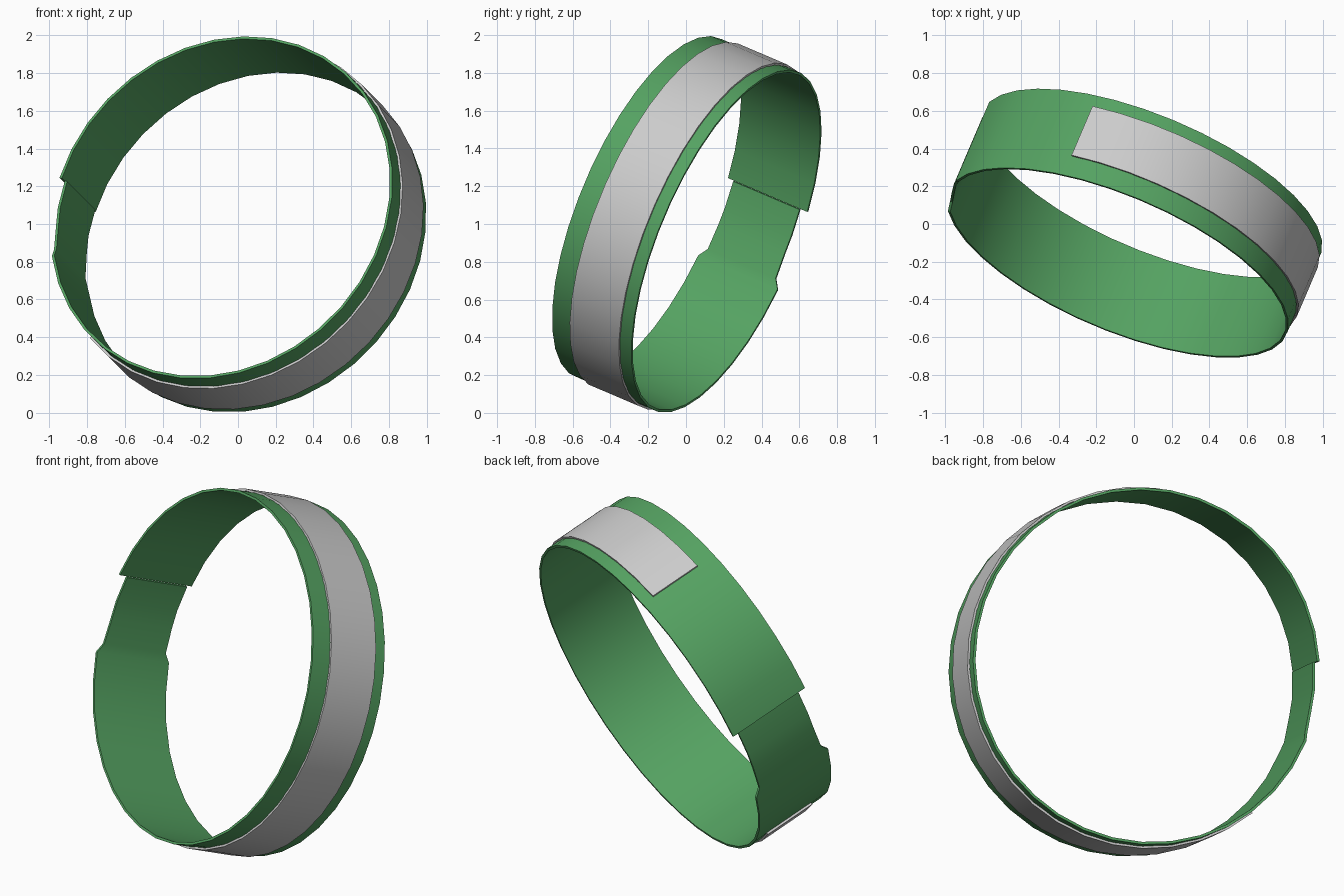
import bpy, bmesh
from math import radians, cos, sin
from mathutils import Vector

if "Cube" in bpy.data.objects:
    bpy.data.objects.remove(bpy.data.objects["Cube"])

# tilted ring frame: AXIS runs across the band, U and V span the ring plane
AXIS = Vector((0.365, 0.855, -0.365)).normalized()
U = Vector((AXIS.y, -AXIS.x, 0)).normalized()
V = AXIS.cross(U)
if V.z < 0:
    V = -V
CENTRE = Vector((0, 0, 1.0))


def point(angle, radius, t):
    a = radians(angle)
    return CENTRE + AXIS * t + (U * cos(a) + V * sin(a)) * radius


def strip(name, stations, thick, color=None):
    """Curved strip; each station is (angle, outer radius, t low, t high)."""
    bm = bmesh.new()
    rings = []
    for ang, r, lo, hi in stations:
        rings.append([bm.verts.new(point(ang, rr, t)) for rr, t in
                      ((r, lo), (r, hi), (r - thick, hi), (r - thick, lo))])
    for a, b in zip(rings, rings[1:]):
        for i in range(4):
            j = (i + 1) % 4
            bm.faces.new((a[i], a[j], b[j], b[i]))
    bm.faces.new(rings[0])
    bm.faces.new(rings[-1][::-1])
    bmesh.ops.recalc_face_normals(bm, faces=bm.faces)
    mesh = bpy.data.meshes.new(name)
    bm.to_mesh(mesh)
    bm.free()
    ob = bpy.data.objects.new(name, mesh)
    bpy.context.collection.objects.link(ob)
    if color:
        mat = bpy.data.materials.new(name + "_colour")
        mat.diffuse_color = color
        mat.use_nodes = True
        mat.node_tree.nodes["Principled BSDF"].inputs["Base Color"].default_value = mat.diffuse_color
        mesh.materials.append(mat)
    bpy.ops.object.select_all(action='DESELECT')
    bpy.context.view_layer.objects.active = ob
    ob.select_set(True)
    bpy.ops.object.shade_smooth_by_angle(angle=radians(30))
    return ob


def arc(start, end, n, r, lo, hi):
    return [(start + (end - start) * i / n, r, lo, hi) for i in range(n + 1)]


GREEN = (0.09, 0.36, 0.12, 1)
R, LO, HI = 0.975, -0.24, 0.25

# main band: full width all round, tapering into the narrow closing tab
band = [(-175, R - 0.015, LO + 0.04, HI - 0.04),
        (-190, R - 0.015, LO + 0.04, HI - 0.04)][::-1]
band += [(-181, R - 0.013, LO + 0.04, HI - 0.04)]
band.sort()
band += [(-166.5, R - 0.004, LO + 0.035, HI - 0.035)]
band += arc(-163.5, 170, 34, R, LO, HI)
strip("wrist_band", band, 0.014, GREEN)

# grey panel wrapped over the outside of the band
strip("label_panel", arc(-135, 117, 26, R + 0.012, -0.124, 0.18), 0.012)
